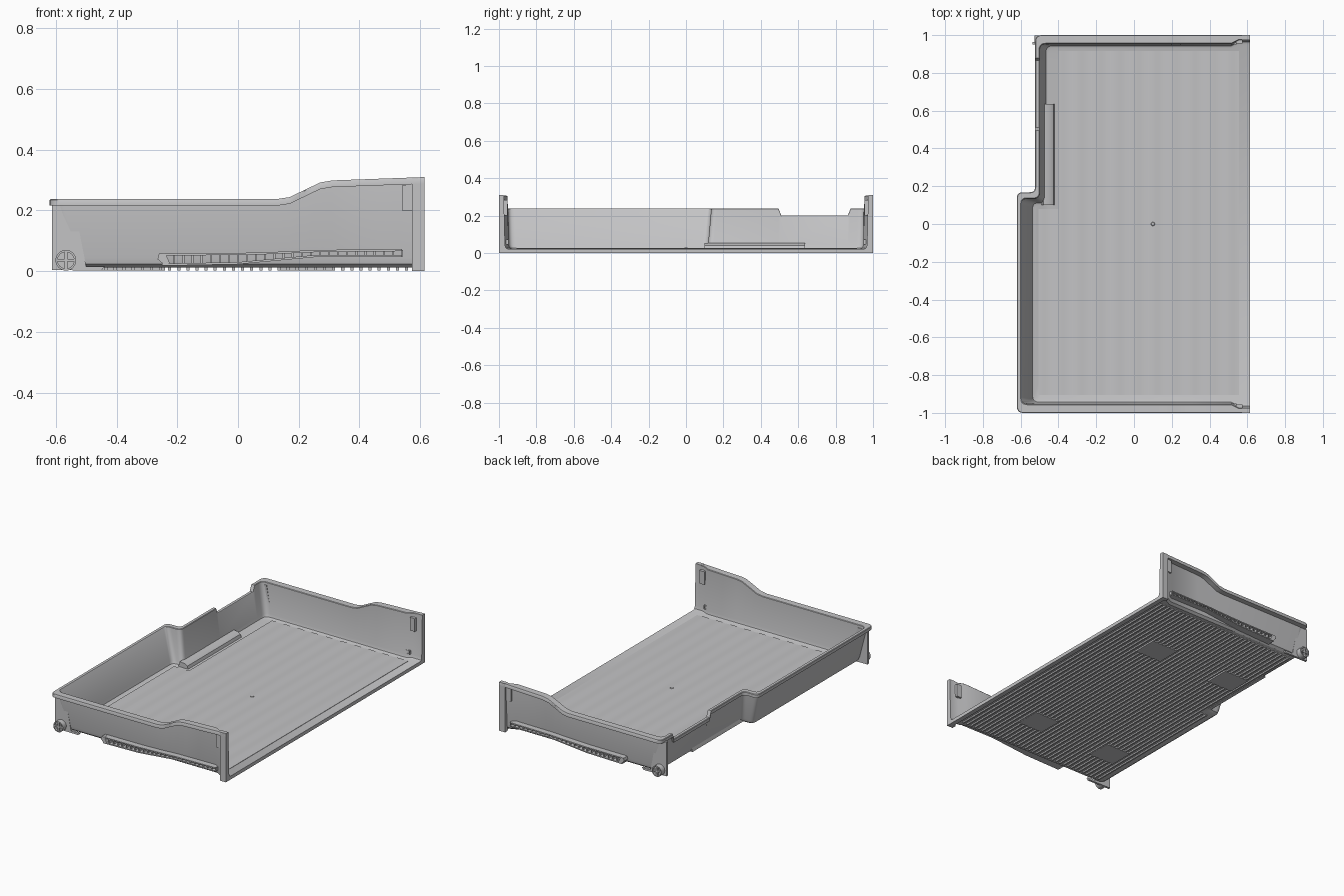
import bpy, bmesh, math
from mathutils import Vector

if "Cube" in bpy.data.objects:
    bpy.data.objects.remove(bpy.data.objects["Cube"])

grey = bpy.data.materials.new("light_grey_plastic")
grey.use_nodes = True
COLOUR = (0.55, 0.55, 0.56, 1)
grey.diffuse_color = COLOUR
grey.node_tree.nodes["Principled BSDF"].inputs["Base Color"].default_value = COLOUR


def finish(name, bm, smooth=False):
    bmesh.ops.recalc_face_normals(bm, faces=bm.faces)
    mesh = bpy.data.meshes.new(name)
    bm.to_mesh(mesh)
    bm.free()
    mesh.materials.append(grey)
    obj = bpy.data.objects.new(name, mesh)
    bpy.context.collection.objects.link(obj)
    if smooth:
        bpy.ops.object.select_all(action='DESELECT')
        obj.select_set(True)
        bpy.context.view_layer.objects.active = obj
        bpy.ops.object.shade_smooth_by_angle(angle=math.radians(35))
    return obj


def prism(bm, outline, y0, y1):
    """Extrude an x-z outline from y0 to y1."""
    near = [bm.verts.new((x, y0, z)) for x, z in outline]
    far = [bm.verts.new((x, y1, z)) for x, z in outline]
    bm.faces.new(near)
    bm.faces.new(far[::-1])
    for i in range(len(near)):
        j = (i + 1) % len(near)
        bm.faces.new((near[i], far[i], far[j], near[j]))


def box(bm, x0, x1, y0, y1, z0, z1):
    prism(bm, [(x0, z0), (x1, z0), (x1, z1), (x0, z1)], y0, y1)


def interp(table, x):
    for (xa, za), (xb, zb) in zip(table, table[1:]):
        if x <= xb:
            return za + (zb - za) * max(0, (x - xa) / (xb - xa))
    return table[-1][1]


RIM = [(0.13, 0.238), (0.17, 0.244), (0.22, 0.268), (0.27, 0.292), (0.31, 0.299), (0.615, 0.31)]


def rim_height(x, y):
    if x < -0.44:
        return interp([(0.495, 0.238), (0.51, 0.2), (0.865, 0.2), (0.88, 0.238)], y)
    return interp(RIM, x)


def corner(p, before, after, r):
    """Rounded corner points."""
    p, u, v = Vector(p), Vector(before), Vector(after)
    a, b = p + u * r, p + v * r
    return [a * (1 - t) ** 2 + p * 2 * t * (1 - t) + b * t * t for t in (i / 5 for i in range(6))]


def ring(left, notch, side, step, jog):
    """Open plan outline with a stepped left edge."""
    xs = [0.615, 0.555, 0.515] + [x for x, _ in RIM[-2::-1]]
    edge = [(x, side + (jog if x > 0.53 else 0)) for x in xs]
    pts = [Vector((x, -y)) for x, y in edge]
    pts += corner((left, -side), (1, 0), (0, 1), 0.035)
    pts += corner((left, step), (0, -1), (1, 0), 0.03)
    pts += corner((notch, step), (-1, 0), (0, 1), 0.03)
    pts += [Vector((notch, y)) for y in (0.495, 0.51, 0.865, 0.88)]
    pts += corner((notch, side), (0, -1), (1, 0), 0.035)
    pts += [Vector(p) for p in edge[::-1]]
    return pts


# Tray shell: left edge, notch edge, half width, step, jog, height, measured from rim?
LEVELS = [
    (-0.525, -0.455, 0.930, 0.100, 0.02, 0.022, False),
    (-0.537, -0.466, 0.943, 0.112, 0.02, 0.027, False),
    (-0.543, -0.472, 0.948, 0.118, 0.02, 0.045, False),
    (-0.597, -0.500, 0.954, 0.135, 0.02, -0.003, True),
    (-0.600, -0.503, 0.957, 0.138, 0.02, 0, True),
    (-0.617, -0.520, 0.998, 0.165, 0, 0, True),
    (-0.620, -0.523, 1.000, 0.168, 0, -0.003, True),
    (-0.620, -0.523, 1.000, 0.168, 0, -0.022, True),
    (-0.607, -0.510, 0.966, 0.148, 0.02, -0.022, True),
    (-0.565, -0.485, 0.962, 0.130, 0.02, 0.045, False),
    (-0.558, -0.478, 0.957, 0.124, 0.02, 0.024, False),
    (-0.540, -0.460, 0.942, 0.108, 0.02, 0.012, False),
]
bm = bmesh.new()
rings = []
for *plan, h, from_rim in LEVELS:
    rings.append([bm.verts.new((p.x, p.y, h + (rim_height(p.x, p.y) if from_rim else 0)))
                  for p in ring(*plan)])
for low, high in zip(rings, rings[1:]):
    for i in range(len(low) - 1):
        bm.faces.new((low[i], low[i + 1], high[i + 1], high[i]))
bm.faces.new(rings[0])
bm.faces.new(rings[-1][::-1])
for end in (0, -1):
    bm.faces.new([r[end] for r in rings])
bm.faces.new((rings[0][0], rings[0][-1], rings[-1][-1], rings[-1][0]))
finish("tray_shell", bm, True)

# Gently waved floor panel in two strips
bm = bmesh.new()
for x0, x1, y1 in ((-0.4, 0.555, 0.915), (-0.505, -0.4, 0.08)):
    n = round((x1 - x0) / 0.0125)
    xs = [x0 + (x1 - x0) * i / n for i in range(n + 1)]
    wave = [(x, 0.0255 + 0.0015 * math.cos(x * math.tau / 0.1)) for x in xs]
    prism(bm, wave + [(x1, 0.015), (x0, 0.015)], -0.905, y1)
finish("floor_panel", bm, True)

# Low bulge at the foot of the notched wall
bm = bmesh.new()
prism(bm, [(-0.49, 0.02), (-0.42, 0.02), (-0.427, 0.04), (-0.445, 0.052), (-0.48, 0.055)], 0.1, 0.635)
finish("wall_foot_bulge", bm, True)

bm = bmesh.new()
bmesh.ops.create_cone(bm, cap_ends=True, segments=16, radius1=0.012, radius2=0.008, depth=0.006)
bmesh.ops.translate(bm, verts=bm.verts, vec=(0.1, 0, 0.027))
finish("floor_button", bm)

# Underside ribs and pads
bm = bmesh.new()
for i in range(36):
    x = -0.5 + i * 0.03
    box(bm, x, x + 0.01, -0.92, 0.08 if x < -0.44 else 0.92, 0.003, 0.016)
finish("underside_ribs", bm)
bm = bmesh.new()
for x, y in ((0.23, 0.48), (-0.33, 0.48), (0.22, -0.62), (-0.35, -0.64)):
    box(bm, x - 0.09, x + 0.09, y - 0.08, y + 0.08, 0.002, 0.016)
finish("underside_pads", bm)

# Open edge sill
bm = bmesh.new()
box(bm, 0.585, 0.615, -0.99, 0.99, 0, 0.022)
finish("open_edge_sill", bm)

LOWER = [(-0.25, 0.025), (0, 0.03), (0.13, 0.042), (0.26, 0.054), (0.54, 0.053)]
UPPER = [(-0.25, 0.059), (0, 0.06), (0.13, 0.064), (0.26, 0.07), (0.54, 0.073)]

for side, label in ((-1, "front"), (1, "back")):
    def y(d):
        return side * d

    # End flange and its catch
    bm = bmesh.new()
    box(bm, 0.573, 0.615, y(0.974), y(1.0), 0, 0.309)
    box(bm, 0.54, 0.575, y(0.955), y(0.99), 0.2, 0.283)
    finish(label + "_end_flange", bm)

    # Ribbed slide rail
    bm = bmesh.new()
    for line in (LOWER, UPPER):
        prism(bm, line + [(x, z - 0.007) for x, z in line[::-1]], y(0.95), y(1.0))
    for i in range(27):
        x = -0.24 + i * 0.03
        z0, z1 = interp(LOWER, x), interp(UPPER, x)
        box(bm, x - 0.003, x + 0.003, y(0.95), y(0.995), z0 - 0.004, z1 - 0.003)
    prism(bm, [(-0.265, 0.04), (-0.24, 0.018), (-0.225, 0.028), (-0.24, 0.06), (-0.26, 0.058)], y(0.95), y(1.0))
    finish(label + "_slide_rail", bm)

    # Triangular bracket carrying the wheel
    dx = 0 if side < 0 else 0.075
    bm = bmesh.new()
    outline = [(-0.612, 0.004), (-0.612, 0.22), (-0.54, 0.22), (-0.5, 0.015), (-0.44, 0.015), (-0.45, 0.002)]
    prism(bm, [(x + dx, z) for x, z in outline], y(0.95), y(0.964))
    finish(label + "_wheel_bracket", bm)

    # Wheel with raised rim, hub and cross
    cx, cz, r, n = -0.567 + dx, 0.036, 0.034, 32
    profile = [(0, 0.964), (r, 0.964), (r, 0.998), (r * 0.8, 0.998), (r * 0.8, 0.985), (0, 0.985)]
    bm = bmesh.new()
    verts = [bm.verts.new((cx + a, y(b), cz)) for a, b in profile]
    edges = [bm.edges.new(e) for e in zip(verts, verts[1:])]
    bmesh.ops.spin(bm, geom=verts + edges, cent=(cx, 0, cz), axis=(0, 1, 0), angle=math.tau, steps=n)
    bmesh.ops.remove_doubles(bm, verts=bm.verts, dist=0.0002)
    w = r * 0.14
    box(bm, cx - r * 0.85, cx + r * 0.85, y(0.98), y(0.997), cz - w, cz + w)
    box(bm, cx - w, cx + w, y(0.98), y(0.996), cz - r * 0.85, cz + r * 0.85)
    finish(label + "_wheel", bm, True)
